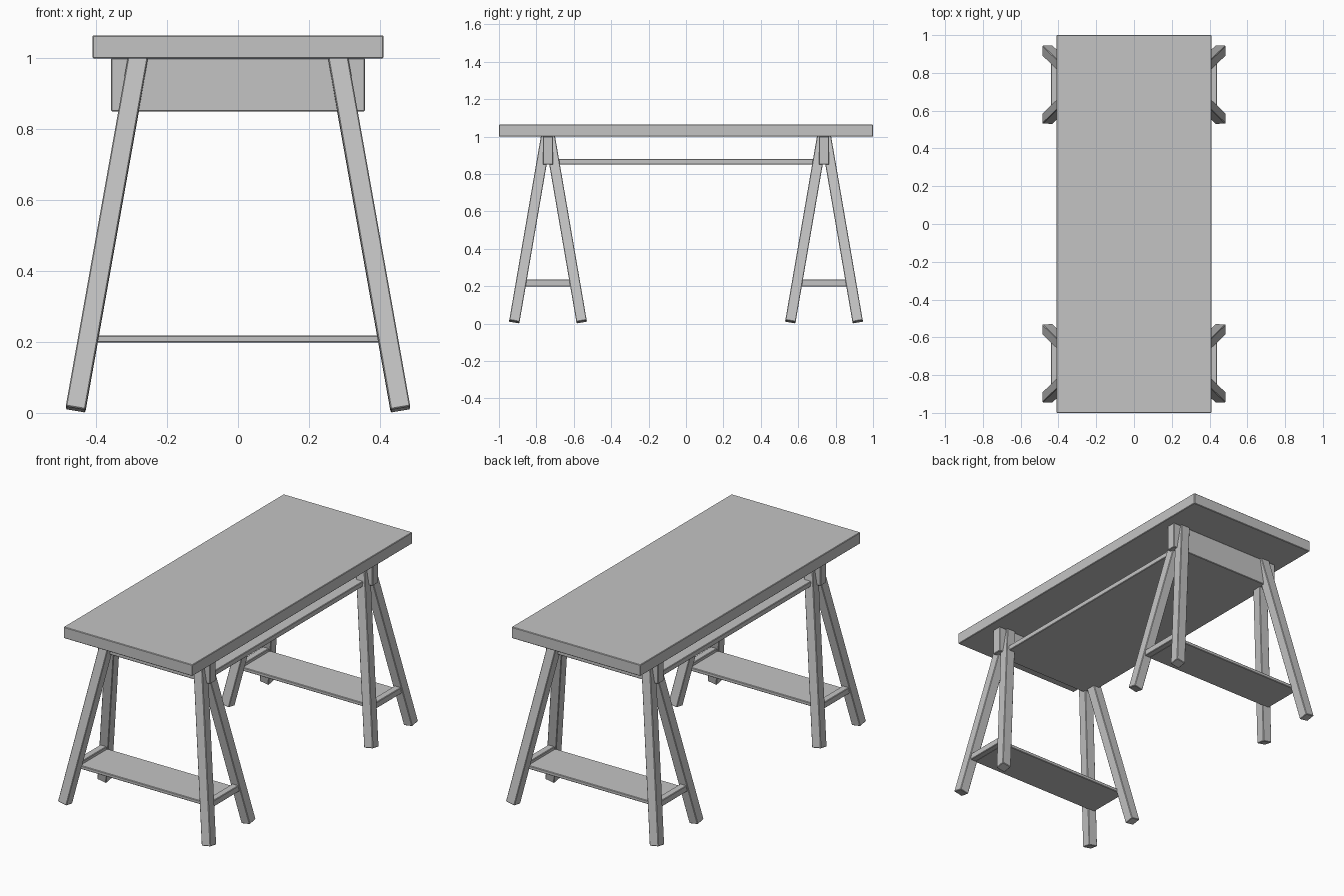
import bpy
import bmesh
from mathutils import Vector, Matrix

cube = bpy.data.objects.get("Cube")
if cube:
    bpy.data.objects.remove(cube, do_unlink=True)

# One plain grey for the whole table
grey = bpy.data.materials.new("light grey")
grey.use_nodes = True
color = (0.55, 0.55, 0.55, 1)
grey.diffuse_color = color
grey.node_tree.nodes["Principled BSDF"].inputs["Base Color"].default_value = color


def add_box(name, matrix, size, bevel=0.003):
    """Box of the given size, placed by a matrix, with softened edges."""
    mesh = bpy.data.meshes.new(name)
    bm = bmesh.new()
    bmesh.ops.create_cube(bm, size=1, matrix=matrix @ Matrix.Diagonal((*size, 1)))
    bm.to_mesh(mesh)
    bm.free()
    mesh.materials.append(grey)
    obj = bpy.data.objects.new(name, mesh)
    bpy.context.collection.objects.link(obj)
    mod = obj.modifiers.new("soft edges", "BEVEL")
    mod.width = bevel
    mod.segments = 1
    return obj


def board(name, center, size):
    return add_box(name, Matrix.Translation(center), size)


def slanted_post(name, foot, head, width):
    """Square post from foot to head, its faces kept close to the x and y axes."""
    foot, head = Vector(foot), Vector(head)
    d = (head - foot).normalized()
    u = (Vector((1, 0, 0)) - d * d.x).normalized()
    v = d.cross(u)
    rot = Matrix((u, v, d)).transposed().to_4x4()
    place = Matrix.Translation((foot + head) / 2) @ rot
    return add_box(name, place, (width, width, (head - foot).length))


# Tabletop and the long panel joining the trestles
board("tabletop", (0, 0, 1.032), (0.82, 2.0, 0.065))
board("under_shelf", (0, 0, 0.865), (0.64, 1.48, 0.03))

# Two trestles
for end, y in (("front", -0.738), ("back", 0.738)):
    board(end + "_beam", (0, y, 0.925), (0.716, 0.055, 0.15))
    board(end + "_low_shelf", (0, y, 0.208), (0.82, 0.25, 0.02))
    for side, sx in (("left", 1), ("right", -1)):
        board(f"{end}_{side}_cleat", (sx * 0.42, y, 0.217), (0.04, 0.25, 0.036))
        for part, sy in (("front", -1), ("back", 1)):
            slanted_post(f"{end}_{side}_{part}_leg",
                         (sx * 0.458, y + sy * 0.18, 0.01),
                         (sx * 0.28, y + sy * 0.008, 1.01), 0.056)
